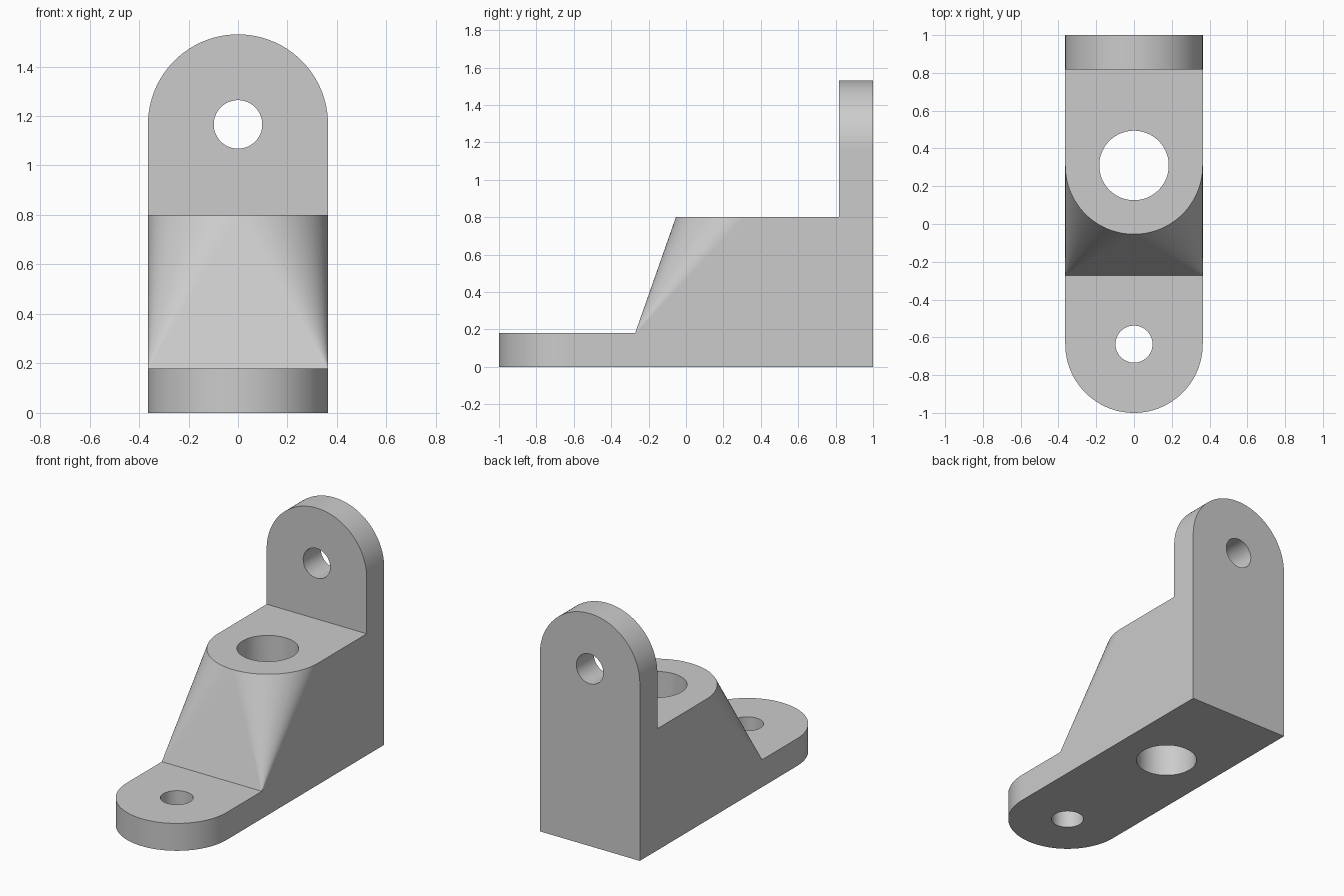
import bpy, bmesh
from math import pi, sin, cos
from mathutils import Matrix

cube = bpy.data.objects.get("Cube")
if cube:
    bpy.data.objects.remove(cube, do_unlink=True)

R = 0.364          # half width and end radius
FOOT_H = 0.18      # foot thickness
CORE_H = 0.8       # height of the middle block
LUG_Y = 0.818      # front face of the upright lug
SLOPE_Y = -0.272   # where the slope meets the foot
FOOT_C, BOSS_C, LUG_C = -0.636, 0.31, 1.166

grey = bpy.data.materials.new("plain grey")
grey.use_nodes = True
GREY = (0.6, 0.6, 0.6, 1)
grey.diffuse_color = GREY
grey.node_tree.nodes["Principled BSDF"].inputs["Base Color"].default_value = GREY


def add_object(name, bm):
    bmesh.ops.recalc_face_normals(bm, faces=bm.faces[:])
    mesh = bpy.data.meshes.new(name)
    bm.to_mesh(mesh)
    bm.free()
    mesh.materials.append(grey)
    obj = bpy.data.objects.new(name, mesh)
    bpy.context.collection.objects.link(obj)
    return obj


def arc(centre, side, steps=64):
    """Half circle across the width, bulging towards side (+1 or -1)."""
    angles = [pi * i / steps for i in range(steps + 1)]
    return [(R * cos(a), centre + side * R * sin(a)) for a in angles]


def extrude(name, points, offset):
    bm = bmesh.new()
    face = bm.faces.new([bm.verts.new(p) for p in points])
    new = bmesh.ops.extrude_face_region(bm, geom=[face])["geom"]
    verts = [v for v in new if isinstance(v, bmesh.types.BMVert)]
    bmesh.ops.translate(bm, verts=verts, vec=offset)
    return add_object(name, bm)


def hole_cutter(name, radius, centre, depth, along_y=False):
    bm = bmesh.new()
    turn = Matrix.Rotation(pi / 2, 4, "X") if along_y else Matrix()
    bmesh.ops.create_cone(bm, cap_ends=True, segments=96, radius1=radius,
                          radius2=radius, depth=depth,
                          matrix=Matrix.Translation(centre) @ turn)
    return add_object(name, bm)


# Foot plate with a rounded front end
foot = [(x, y, 0) for x, y in arc(FOOT_C, -1) + [(-R, 1), (R, 1)]]
bracket = extrude("bracket", foot, (0, 0, FOOT_H))

# Upright lug with a rounded top
lug = [(x, 1, z) for x, z in arc(LUG_C, 1) + [(-R, 0), (R, 0)]]
lug = extrude("lug", lug, (0, LUG_Y - 1, 0))

# Middle block, tapering from a straight lower edge to a rounded boss
bm = bmesh.new()
for x, y in arc(BOSS_C, -1) + [(-R, 1), (R, 1)]:
    bm.verts.new((x, y, CORE_H))
for x in (-R, R):
    for y, z in ((SLOPE_Y, FOOT_H), (SLOPE_Y, 0), (1, 0)):
        bm.verts.new((x, y, z))
bmesh.ops.convex_hull(bm, input=bm.verts[:])
core = add_object("middle_block", bm)

# Join the bodies and drill the holes
cuts = [hole_cutter("foot_hole", 0.098, (0, FOOT_C, 0), 1),
        hole_cutter("boss_hole", 0.184, (0, BOSS_C, 0), 3),
        hole_cutter("lug_hole", 0.098, (0, 1, LUG_C), 1, True)]
bpy.ops.object.select_all(action="DESELECT")
bpy.context.view_layer.objects.active = bracket
bracket.select_set(True)
steps = [(core, "UNION"), (lug, "UNION")] + [(c, "DIFFERENCE") for c in cuts]
for other, operation in steps:
    mod = bracket.modifiers.new(other.name, "BOOLEAN")
    mod.object, mod.operation, mod.solver = other, operation, "EXACT"
    bpy.ops.object.modifier_apply(modifier=mod.name)
    bpy.data.objects.remove(other, do_unlink=True)

# Smooth the round walls; keep flat walls and the fine slope fans flat
bpy.ops.object.shade_smooth_by_angle(angle=pi / 6)
for face in bracket.data.polygons:
    n = face.normal
    if max(abs(c) for c in n) > 0.99995 or (n.y < -0.01 and n.z > 0.01):
        face.use_smooth = False
